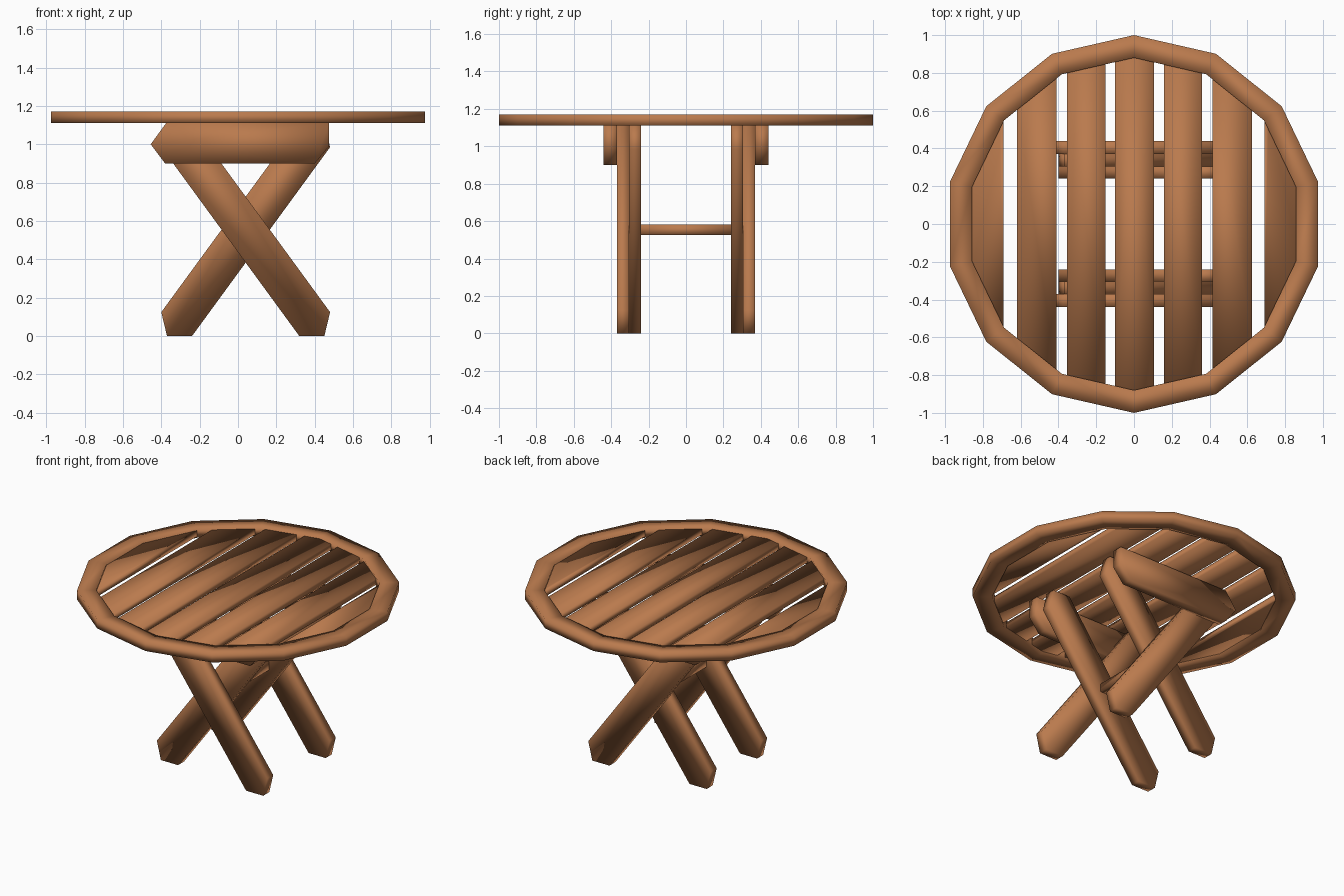
import bpy, bmesh, math

if "Cube" in bpy.data.objects:
    bpy.data.objects.remove(bpy.data.objects["Cube"])

wood = bpy.data.materials.new("warm_wood")
wood.diffuse_color = (0.49, 0.195, 0.075, 1)
wood.use_nodes = True
wood.node_tree.nodes["Principled BSDF"].inputs["Base Color"].default_value = wood.diffuse_color


def finish(name, bm):
    bmesh.ops.recalc_face_normals(bm, faces=bm.faces)
    me = bpy.data.meshes.new(name)
    bm.to_mesh(me)
    bm.free()
    me.materials.append(wood)
    for p in me.polygons:
        p.use_smooth = True  # soft shading across the low-poly edges
    ob = bpy.data.objects.new(name, me)
    bpy.context.collection.objects.link(ob)
    return ob


def prism(name, base, offset):
    """Extrude a closed polygon of 3D points by offset."""
    bm = bmesh.new()
    f = bm.faces.new([bm.verts.new(p) for p in base])
    ext = bmesh.ops.extrude_face_region(bm, geom=[f], use_keep_orig=True)
    vs = [v for v in ext["geom"] if isinstance(v, bmesh.types.BMVert)]
    bmesh.ops.translate(bm, verts=vs, vec=offset)
    return finish(name, bm)


SIDES = 14


def ring_points(r):
    return [(r * math.sin(2 * math.pi * i / SIDES), r * math.cos(2 * math.pi * i / SIDES))
            for i in range(SIDES)]


# Table rim: 14-sided ring with a rectangular section
bm = bmesh.new()
loops = [[bm.verts.new((x, y, z)) for x, y in ring_points(r)]
         for r, z in ((1.0, 1.11), (1.0, 1.17), (0.88, 1.17), (0.88, 1.11))]
for a, b in zip(loops, loops[1:] + loops[:1]):
    for i in range(SIDES):
        j = (i + 1) % SIDES
        bm.faces.new((a[i], a[j], b[j], b[i]))
finish("table_rim", bm)

# Slats: planks along y, trimmed to a 14-sided outline inside the rim
R = 0.91
outline = sorted(set((round(x, 5), round(abs(y), 5)) for x, y in ring_points(R)))


def half_length(x):
    for (x0, y0), (x1, y1) in zip(outline, outline[1:]):
        if x0 <= x <= x1 and x1 - x0 > 1e-4:
            return y0 + (y1 - y0) * (x - x0) / (x1 - x0)
    return outline[0][1]


edge = R * math.cos(math.pi / SIDES) - 0.002
slats = [(-edge, -0.69), (-0.62, -0.41), (-0.355, -0.15), (-0.10, 0.105),
         (0.16, 0.36), (0.415, 0.625), (0.69, edge)]
for n, (x0, x1) in enumerate(slats):
    xs = [x0] + [x for x, y in outline if x0 + 0.01 < x < x1 - 0.01] + [x1]
    pts = [(x, half_length(x), 1.12) for x in xs]
    pts += [(x, -half_length(x), 1.12) for x in reversed(xs)]
    prism("slat_%d" % (n + 1), pts, (0, 0, 0.04))

# Crossed legs and top cross beams, one set at each end
CX = 0.04
half = [(0.28, -0.555), (0.41, -0.555), (0.44, -0.43)]
leg = half + [(-x, -z) for x, z in half]
beam = [(-0.375, 1.11), (-0.455, 1.0), (-0.38, 0.9), (0.40, 0.9), (0.475, 0.99), (0.475, 1.11)]
for side, s in (("front", -1), ("back", 1)):
    prism(side + "_outer_leg", [(CX + x, s * 0.305, 0.555 + z) for x, z in leg], (0, s * 0.065, 0))
    prism(side + "_inner_leg", [(CX - x, s * 0.24, 0.555 + z) for x, z in leg], (0, s * 0.065, 0))
    prism(side + "_top_beam", [(x, s * 0.37, z) for x, z in beam], (0, s * 0.07, 0))

# Stretcher joining the two leg crossings
d = 0.028
prism("stretcher", [(CX + a * d, -0.25, 0.553 + b * d) for a, b in
                    ((-1, -1), (1, -1), (1, 1), (-1, 1))], (0, 0.5, 0))
